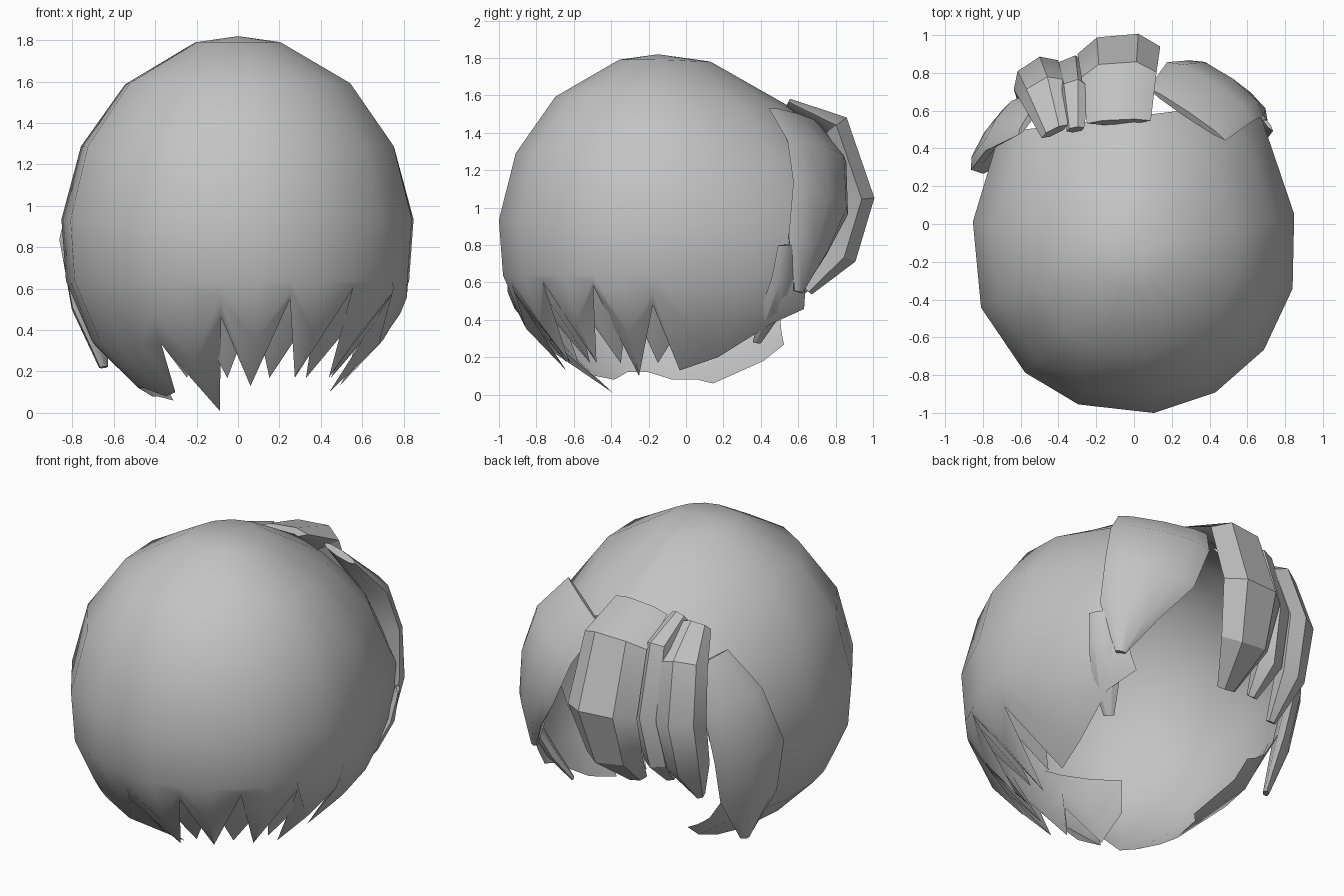
import bpy, bmesh
from math import sin, cos, acos, radians, pi
from mathutils import Vector

cube = bpy.data.objects.get("Cube")
if cube:
    bpy.data.objects.remove(cube)

grey = bpy.data.materials.new("plain_grey")
grey.use_nodes = True
grey.diffuse_color = (0.55, 0.55, 0.55, 1)
grey.node_tree.nodes["Principled BSDF"].inputs["Base Color"].default_value = grey.diffuse_color

CENTRE = Vector((0, -0.15, 0.85))


def finish(name, bm, angle):
    mesh = bpy.data.meshes.new(name)
    bm.to_mesh(mesh)
    bm.free()
    mesh.materials.append(grey)
    obj = bpy.data.objects.new(name, mesh)
    bpy.context.collection.objects.link(obj)
    bpy.ops.object.select_all(action='DESELECT')
    obj.select_set(True)
    bpy.context.view_layer.objects.active = obj
    bpy.ops.object.shade_smooth_by_angle(angle=radians(angle))


def dome_point(a, t, scale=1.0):
    """Point on the egg-shaped dome; a runs from the front to +x, t from the top."""
    x, y, z = sin(t) * sin(a), -sin(t) * cos(a), cos(t)
    # Flatter slope from the crown down to the face opening
    p = 2 - 0.7 * max(y, 0) * max(z, 0)
    f = scale / (abs(x) ** p + abs(y) ** p + abs(z) ** p) ** (1 / p)
    return CENTRE + f * Vector((0.865 * x, (1.17 if y > 0 else 0.86) * y,
                                (0.97 if z > 0 else 0.88) * z))


def shell(name, rim, rows, scale=1.0):
    """Faceted dome strip through the polar angles in rows, down to a jagged rim."""
    bm = bmesh.new()
    closed = rim[-1][0] - rim[0][0] > 340
    cols = []
    for deg, height in rim:
        end = acos((height - CENTRE.z) / 0.88)
        last = radians(rows[-1])
        stops = [radians(r) for r in rows] + [(last + end) / 2, end]
        cols.append([dome_point(radians(deg), t, scale) for t in stops])
    # Every second column lies on the broad facet between its neighbours
    for i in range(0, len(cols) if closed else 0, 2):
        for j in range(len(rows)):
            cols[i][j] = (cols[i - 1][j] + cols[i + 1][j]) / 2
    grid = [[bm.verts.new(p) for p in col] for col in cols]
    for i in range(len(grid) if closed else len(grid) - 1):
        a, b = grid[i], grid[(i + 1) % len(grid)]
        for j in range(len(a) - 1):
            bm.faces.new((a[j], a[j + 1], b[j + 1], b[j]))
    bmesh.ops.remove_doubles(bm, verts=bm.verts, dist=0.0005)
    # Flat, slightly turned opening over the face
    bmesh.ops.bisect_plane(bm, geom=bm.verts[:] + bm.edges[:] + bm.faces[:],
                           plane_co=(0, 0.57, 0), plane_no=(-0.12, 1, 0), clear_outer=True)
    finish(name, bm, 40)


# Main hair shell: smooth right flank, teeth round the front and left flank
shell("hair_shell", [
    (-165, 0.5), (-150, 0.45), (-138, 0.18), (-125, 0.06), (-112, 0.08), (-98, 0.08),
    (-84, 0.12), (-70, 0.12), (-56, 0.08), (-42, 0.1), (-32, 0.33), (-20, 0.01),
    (-6, 0.46), (7, 0.13), (18, 0.55), (30, 0.17), (42, 0.6), (53, 0.17),
    (65, 0.58), (77, 0.1), (88, 0.48), (100, 0.13), (114, 0.2), (128, 0.38),
    (140, 0.47), (152, 0.55), (166, 0.55), (180, 0.55)], [0, 14, 40, 63, 85, 104])

# Second row of teeth filling the gaps
shell("inner_teeth", [(-42 + 12 * k, 0.5 if k % 2 == 0 else 0.14) for k in range(13)],
      [96], 0.96)


def lock(name, sections, thick, sides=6, angle=30):
    """Tapered strand lofted along (x, y, z, half width) stations."""
    bm = bmesh.new()
    rings = []
    pts = [Vector(s[:3]) for s in sections]
    for i, (p, s) in enumerate(zip(pts, sections)):
        along = (pts[min(i + 1, len(pts) - 1)] - pts[max(i - 1, 0)]).normalized()
        out = p - Vector((0, 0, 0.95))
        out = (out - along * out.dot(along)).normalized()
        across = along.cross(out)
        depth = thick * (0.35 if i in (0, len(pts) - 1) else 1)
        rings.append([bm.verts.new(p + across * s[3] * cos(2 * pi * k / sides)
                                   + out * depth * sin(2 * pi * k / sides))
                      for k in range(sides)])
    for a, b in zip(rings, rings[1:]):
        for k in range(sides):
            n = (k + 1) % sides
            bm.faces.new((a[k], a[n], b[n], b[k]))
    bm.faces.new(rings[0][::-1])
    bm.faces.new(rings[-1])
    bmesh.ops.recalc_face_normals(bm, faces=bm.faces)
    finish(name, bm, angle)


# Fringe strands over the opening
lock("fringe_centre", [(-0.08, 0.54, 1.55, 0.17), (-0.08, 0.79, 1.43, 0.2),
                       (-0.08, 0.92, 1.05, 0.22), (-0.1, 0.83, 0.76, 0.18),
                       (-0.12, 0.65, 0.56, 0.07)], 0.09)
lock("fringe_narrow", [(-0.31, 0.5, 1.53, 0.05), (-0.31, 0.7, 1.42, 0.08),
                       (-0.33, 0.81, 1.05, 0.1), (-0.34, 0.74, 0.76, 0.09),
                       (-0.33, 0.62, 0.6, 0.04)], 0.08)
lock("fringe_right", [(-0.42, 0.49, 1.5, 0.08), (-0.48, 0.7, 1.35, 0.13),
                      (-0.52, 0.79, 1.05, 0.14), (-0.52, 0.72, 0.75, 0.12),
                      (-0.5, 0.58, 0.52, 0.03)], 0.08)

# Broad side locks hugging the edge of the shell
lock("fringe_left", [(0.28, 0.58, 1.49, 0.25), (0.4, 0.7, 1.3, 0.28),
                     (0.49, 0.72, 1.05, 0.26), (0.58, 0.65, 0.8, 0.17),
                     (0.6, 0.6, 0.55, 0.03)], 0.06, 8, 45)
lock("side_lock_left", [(0.7, 0.54, 0.8, 0.06), (0.66, 0.52, 0.62, 0.08),
                        (0.59, 0.46, 0.45, 0.08), (0.5, 0.38, 0.28, 0.03)], 0.03)
lock("side_lock_right", [(-0.56, 0.55, 1.36, 0.1), (-0.69, 0.53, 1.12, 0.18),
                         (-0.75, 0.46, 0.8, 0.21), (-0.71, 0.41, 0.5, 0.17),
                         (-0.65, 0.36, 0.22, 0.03)], 0.05, 8, 45)
